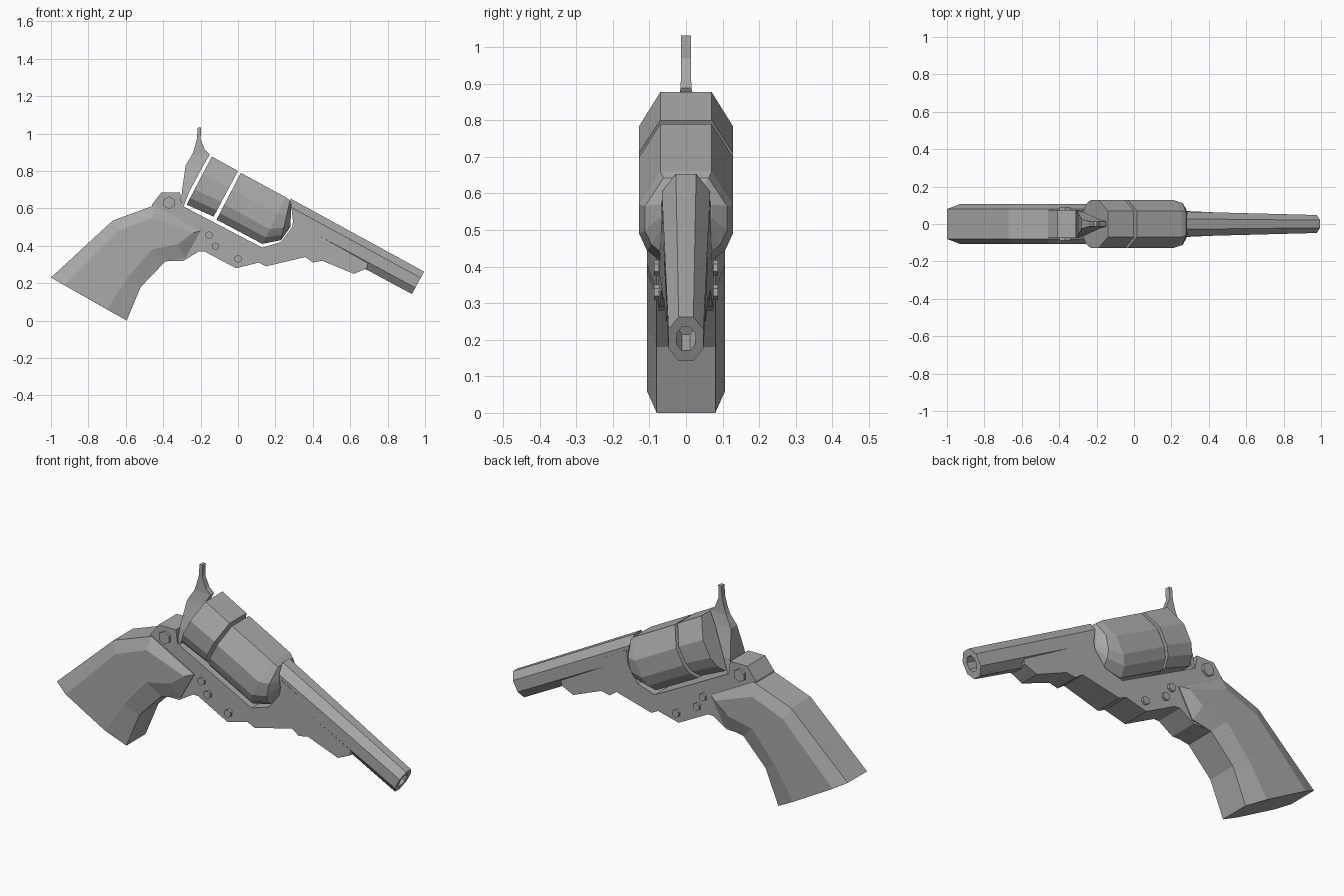
import bpy, bmesh, math

cube = bpy.data.objects.get("Cube")
if cube:
    bpy.data.objects.remove(cube)

steel = bpy.data.materials.new("plain grey")
GREY = (0.4, 0.4, 0.4, 1)
steel.diffuse_color = GREY
steel.use_nodes = True
steel.node_tree.nodes["Principled BSDF"].inputs["Base Color"].default_value = GREY


def finish(name, bm):
    bmesh.ops.recalc_face_normals(bm, faces=bm.faces)
    mesh = bpy.data.meshes.new(name)
    bm.to_mesh(mesh)
    bm.free()
    mesh.materials.append(steel)
    obj = bpy.data.objects.new(name, mesh)
    bpy.context.collection.objects.link(obj)
    return obj


def loft(name, rings):
    """Skin a list of equal-length point rings and cap both ends."""
    bm = bmesh.new()
    rows = [[bm.verts.new(p) for p in ring] for ring in rings]
    n = len(rows[0])
    for a, b in zip(rows, rows[1:]):
        for i in range(n):
            j = (i + 1) % n
            bm.faces.new((a[i], a[j], b[j], b[i]))
    bm.faces.new(rows[0])
    bm.faces.new(rows[-1])
    return finish(name, bm)


def ring(top, bottom, half, section):
    """Cross-section between two side-view points; section is (drop, width) pairs."""
    side = [(top[0] + (bottom[0] - top[0]) * t, half * w,
             top[1] + (bottom[1] - top[1]) * t) for t, w in section]
    return side + [(x, -y, z) for x, y, z in reversed(side)]


def layers(outline, half):
    return [(x, half(x), z) for x, z in outline]


# Cylinder: a collar and a long drum with a blunt nose, flat on top, rounder below
DRUM = [(0, .55), (.36, 1), (.68, 1), (.86, .84), (1, .5)]
loft("cylinder_collar", [
    ring((-.14, .877), (-.275, .62), .128, DRUM),
    ring((0, .80), (-.13, .556), .128, DRUM)])
loft("cylinder_drum", [
    ring((.015, .79), (-.115, .54), .128, DRUM),
    ring((.255, .66), (.13, .41), .128, DRUM),
    ring((.278, .642), (.23, .43), .112, DRUM),
    ring((.285, .61), (.28, .50), .07, DRUM)])

# Barrel: tapered octagon with a recessed bore
OCT = [(0, .42), (.28, 1), (.72, 1), (1, .42)]
loft("barrel", [
    ring((.28, .653), (.30, .48), .066, OCT),
    ring((.995, .262), (.93, .142), .048, OCT),
    ring((.98, .235), (.945, .17), .026, OCT),
    ring((.90, .28), (.865, .215), .026, OCT)])

# Frame: side profile with a scalloped lower edge, thinner under the barrel
FRAME = [(-.46, .62), (-.41, .685), (-.31, .685), (-.30, .615), (.13, .39),
         (.23, .42), (.29, .50), (.30, .58), (.70, .34), (.69, .28), (.62, .25),
         (.45, .32), (.40, .31), (.36, .34), (.15, .29), (.11, .31), (-.01, .28),
         (-.18, .37), (-.21, .37), (-.29, .32), (-.39, .32), (-.48, .42)]


def frame_half(x):
    return .075 - .045 * max(0, x - .15)


loft("frame", [layers(FRAME, frame_half),
               layers(FRAME, lambda x: -frame_half(x))])

# Grip: core outline with raised, bevelled side panels
GRIP = [(-.45, .615), (-.67, .535), (-1, .23), (-.595, 0), (-.52, .18),
        (-.39, .315), (-.28, .335), (-.20, .48)]
PANEL = [(-.46, .55), (-.64, .48), (-.93, .19), (-.70, .06), (-.59, .23),
         (-.46, .38), (-.32, .41), (-.24, .47)]
loft("grip", [layers(o, lambda x, y=y: y) for o, y in
              ((PANEL, .107), (GRIP, .08), (GRIP, -.08), (PANEL, -.107))])

# Hammer: thin curved spur widening into the wedge behind the cylinder
HAMMER = [(-.215, -.197, 1.032, .013), (-.22, -.20, .97, .013),
          (-.235, -.178, .915, .014), (-.245, -.15, .888, .015),
          (-.28, -.185, .83, .025), (-.30, -.26, .69, .06),
          (-.305, -.295, .60, .07)]
loft("hammer", [[(a, -y, z), (b, -y, z), (b, y, z), (a, y, z)]
                for a, b, z, y in HAMMER])

# Hexagonal bolts on both sides of the frame
for side, word in ((-1, "right"), (1, "left")):
    for k, (x, z, r) in enumerate(((-.37, .63, .034), (-.155, .457, .021),
                                   (-.12, .397, .021), (0, .33, .021))):
        hexagon = [(x + r * math.sin(i * math.pi / 3), z + r * math.cos(i * math.pi / 3))
                   for i in range(6)]
        loft(f"{word}_bolt_{k + 1}", [layers(hexagon, lambda x: side * .06),
                                      layers(hexagon, lambda x: side * .088)])
